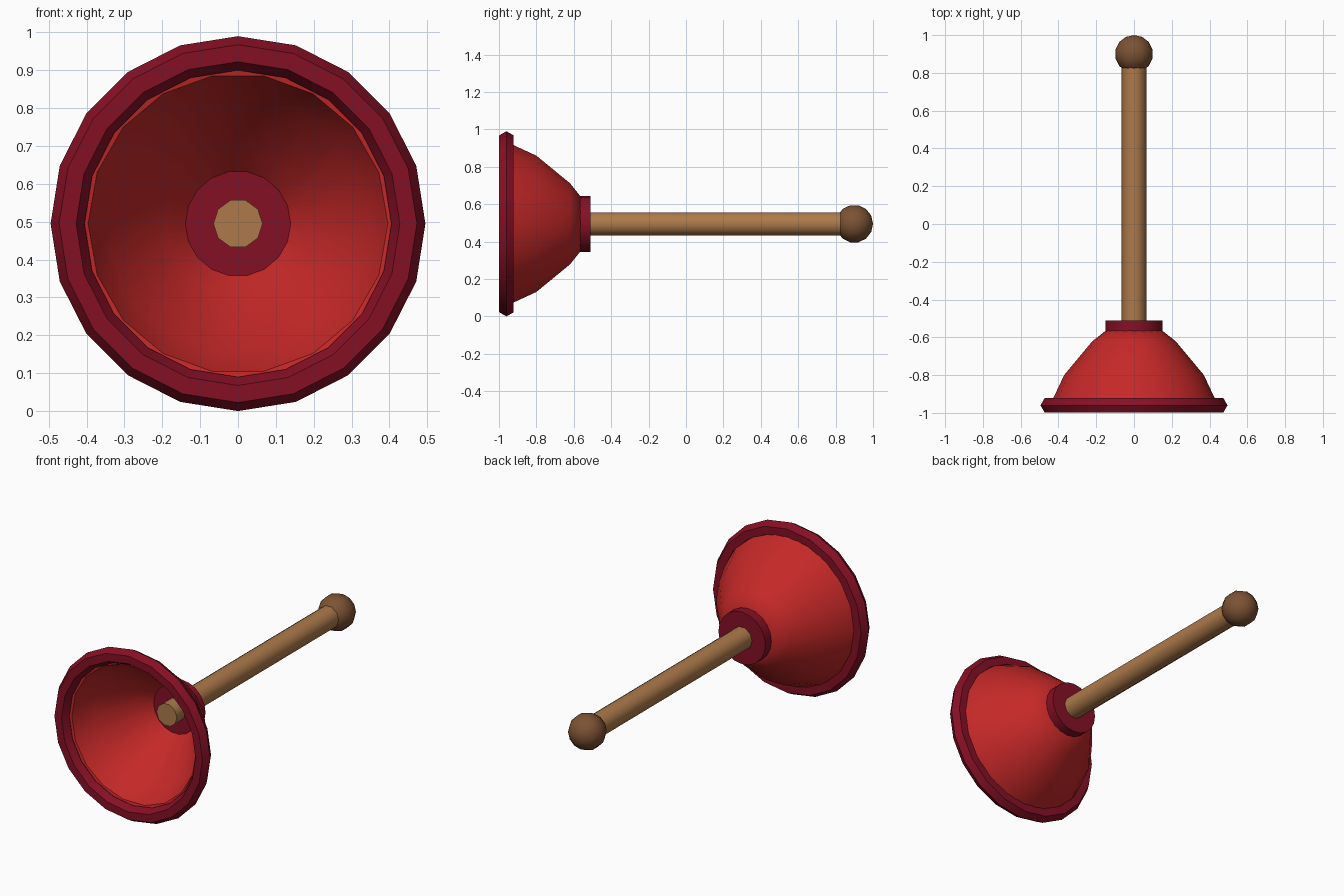
import bpy, bmesh, math

if "Cube" in bpy.data.objects:
    bpy.data.objects.remove(bpy.data.objects["Cube"])

AXIS_Z = 0.495  # height of the plunger's long axis, which runs along y


def material(name, rgb):
    m = bpy.data.materials.new(name)
    m.diffuse_color = (*rgb, 1.0)
    m.use_nodes = True
    m.node_tree.nodes["Principled BSDF"].inputs["Base Color"].default_value = m.diffuse_color
    return m


red = material("red rubber", (0.56, 0.021, 0.021))
crimson = material("dark crimson rubber", (0.235, 0.005, 0.018))
tan = material("tan wood", (0.42, 0.195, 0.07))
brown = material("brown wood", (0.20, 0.084, 0.034))


def lathe(name, profile, sides, mat, closed=False, angle=30):
    """Revolve (y, radius) points about the long axis."""
    bm = bmesh.new()
    rings = []
    for y, r in profile:
        rings.append([bm.verts.new((r * math.cos(2 * math.pi * i / sides), y,
                                    AXIS_Z + r * math.sin(2 * math.pi * i / sides)))
                      for i in range(sides)])
    n = len(rings)
    for k in range(n if closed else n - 1):
        a, b = rings[k], rings[(k + 1) % n]
        for i in range(sides):
            j = (i + 1) % sides
            bm.faces.new((a[i], a[j], b[j], b[i]))
    bmesh.ops.remove_doubles(bm, verts=bm.verts[:], dist=1e-5)
    bmesh.ops.recalc_face_normals(bm, faces=bm.faces[:])
    me = bpy.data.meshes.new(name)
    bm.to_mesh(me)
    bm.free()
    me.materials.append(mat)
    ob = bpy.data.objects.new(name, me)
    bpy.context.collection.objects.link(ob)
    bpy.ops.object.select_all(action='DESELECT')
    ob.select_set(True)
    bpy.context.view_layer.objects.active = ob
    bpy.ops.object.shade_smooth_by_angle(angle=math.radians(angle))
    return ob


# Hollow cup: outer wall, then back along the inner wall
lathe("cup", [(-0.96, 0.445), (-0.80, 0.37), (-0.62, 0.22), (-0.565, 0.15),
              (-0.565, 0.135), (-0.63, 0.19), (-0.81, 0.342), (-0.95, 0.396)],
      18, red, closed=True, angle=50)

# Rim: ring with a hexagonal section
lathe("rim", [(-0.96 + 0.045 * math.sin(math.radians(60 * k)),
               0.45 + 0.045 * math.cos(math.radians(60 * k))) for k in range(6)],
      20, crimson, closed=True)

# Collar where the handle enters the cup
lathe("collar", [(-0.57, 0), (-0.57, 0.15), (-0.51, 0.15), (-0.51, 0)], 20, crimson)

# Handle, poking a little into the cup
lathe("handle", [(-0.65, 0), (-0.65, 0.065), (0.87, 0.065), (0.87, 0)], 10, tan, angle=45)

# Ball knob at the end of the handle
lathe("knob", [(0.9 - 0.1 * math.cos(math.pi * k / 7), 0.1015 * math.sin(math.pi * k / 7))
               for k in range(8)], 12, brown, angle=45)
